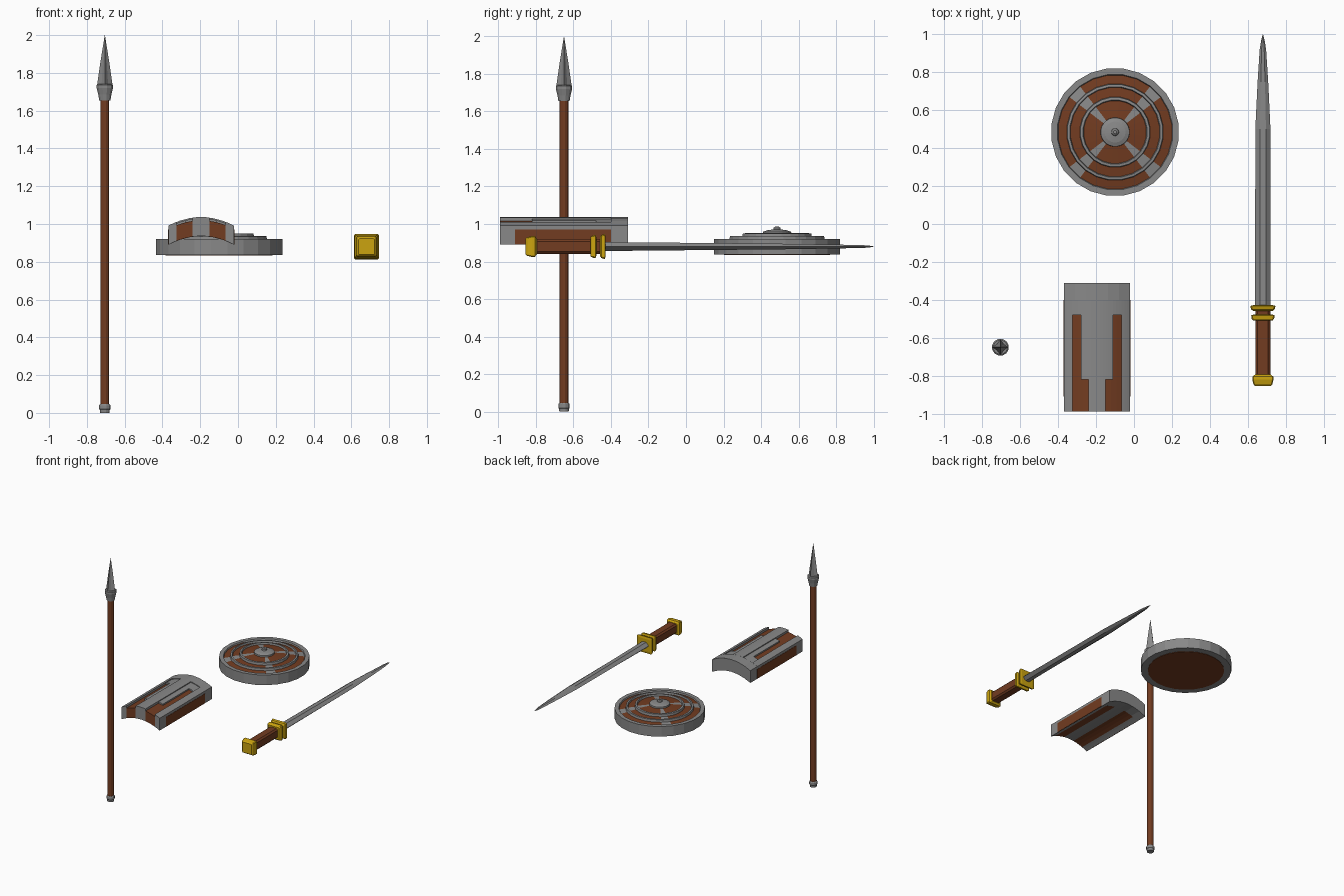
import bpy
import bmesh
from math import sin, cos, pi, radians, degrees, atan2, hypot

cube = bpy.data.objects.get("Cube")
if cube:
    bpy.data.objects.remove(cube, do_unlink=True)


def material(name, rgb):
    m = bpy.data.materials.new(name)
    m.use_nodes = True
    m.diffuse_color = (*rgb, 1)
    m.node_tree.nodes["Principled BSDF"].inputs["Base Color"].default_value = (*rgb, 1)
    return m


STEEL = material("steel grey", (0.25, 0.25, 0.25))
WOOD = material("wood brown", (0.17, 0.045, 0.015))
GOLD = material("gold", (0.6, 0.37, 0.005))


def loft(name, rings, mats, rule=None):
    """Skin closed rings of points, cap both ends, colour faces by rule."""
    bm = bmesh.new()
    rows = [[bm.verts.new(p) for p in ring] for ring in rings]
    n = len(rows[0])
    for a, b in zip(rows, rows[1:]):
        for i in range(n):
            j = (i + 1) % n
            bm.faces.new((a[i], a[j], b[j], b[i]))
    bm.faces.new(rows[0][::-1])
    bm.faces.new(rows[-1])
    if rule:
        for f in bm.faces:
            f.material_index = rule(f)
    bmesh.ops.remove_doubles(bm, verts=bm.verts, dist=0.00001)
    bmesh.ops.recalc_face_normals(bm, faces=bm.faces)
    me = bpy.data.meshes.new(name)
    bm.to_mesh(me)
    bm.free()
    for m in mats:
        me.materials.append(m)
    ob = bpy.data.objects.new(name, me)
    bpy.context.collection.objects.link(ob)
    return ob


def lathe(name, profile, centre, n, mats, rule=None, star=1.0):
    """Rings around z; star below 1 pulls in every other point."""
    cx, cy = centre
    rings = []
    for r, z in profile:
        ring = []
        for i in range(n):
            a = 2 * pi * (i if star < 1 else i + 0.5) / n
            k = r * (star if i % 2 else 1)
            ring.append((cx + k * cos(a), cy + k * sin(a), z))
        rings.append(ring)
    return loft(name, rings, mats, rule)


# Spear
SPEAR = (-0.705, -0.65)
lathe("spear_shaft", [(0.024, 0.03), (0.024, 1.67)], SPEAR, 12, [WOOD])
lathe("spear_butt_cap", [(0.026, 0), (0.027, 0.015), (0.031, 0.02), (0.031, 0.04),
                         (0.026, 0.047)], SPEAR, 12, [STEEL])
lathe("spear_socket", [(0.031, 1.655), (0.036, 1.685), (0.045, 1.72), (0.045, 1.735),
                       (0.038, 1.74)], SPEAR, 12, [STEEL])
lathe("spear_head", [(0.041, 1.735), (0.023, 1.86), (0.0005, 2.0)], SPEAR, 8,
      [STEEL], star=0.6)

# Round shield: stepped disc, brown bands broken by a diagonal grey cross
ROUND = (-0.1, 0.485)
BANDS = [(0.255, 0.3), (0.185, 0.238), (0.06, 0.168)]


def disc_rule(f):
    c = f.calc_center_median()
    dx, dy = c.x - ROUND[0], c.y - ROUND[1]
    r = hypot(dx, dy)
    if abs(f.normal.z) < 0.5 or r < 0.06:
        return 0
    off_cross = abs(degrees(atan2(dy, dx)) % 90 - 45) > 8
    return int(off_cross and any(a < r < b for a, b in BANDS))


def faces_with_normals(f):
    f.normal_update()
    return disc_rule(f)


lathe("round_shield", [(0.3, 0.837), (0.338, 0.837), (0.338, 0.92), (0.306, 0.92), (0.302, 0.91),
                       (0.256, 0.917), (0.253, 0.935), (0.24, 0.937), (0.236, 0.924),
                       (0.187, 0.93), (0.184, 0.949), (0.17, 0.951), (0.166, 0.938),
                       (0.07, 0.947)], ROUND, 24, [STEEL, WOOD], faces_with_normals)
lathe("round_shield_back_panel", [(0.285, 0.834), (0.285, 0.841)], ROUND, 24, [WOOD])
lathe("round_shield_boss", [(0.078, 0.94), (0.076, 0.958), (0.055, 0.966), (0.02, 0.971),
                            (0.018, 0.98), (0.009, 0.987)], ROUND, 24, [STEEL])

# Arched shield: blocks following one arch, built for both sides
ARCH_X, HALF = -0.195, 0.174
FRONT, BACK = -0.99, -0.31


def arch(d):
    return 0.046 * (d / HALF) ** 2


def arched_block(name, d0, d1, y0, y1, drop, mat, low=0.936):
    for side, label in ((-1, "right"), (1, "left")):
        rings = []
        steps = 3
        for i in range(steps + 1):
            d = d0 + (d1 - d0) * i / steps
            x = ARCH_X + side * d
            top, bottom = 1.037 - drop - arch(d), low - arch(d)
            rings.append([(x, y0, bottom), (x, y1, bottom), (x, y1, top), (x, y0, top)])
        loft(f"{name}_{label}", rings, [mat])


arched_block("arched_shield_centre", 0, 0.045, FRONT, -0.4, 0, STEEL)
arched_block("arched_shield_edge", 0.13, HALF, FRONT, -0.4, 0, STEEL)
arched_block("arched_shield_end", 0, HALF, -0.4, BACK, 0, STEEL)
arched_block("arched_shield_wood", 0.045, 0.13, FRONT, -0.4, 0.018, WOOD)
arched_block("arched_shield_bar", 0.045, 0.085, -0.82, -0.4, 0.007, STEEL, 1.0)
arched_block("arched_shield_corner", 0.085, 0.13, -0.48, -0.4, 0.007, STEEL, 1.0)
for side, label in ((-1, "right"), (1, "left")):
    xs = [ARCH_X + side * (HALF + o) for o in (-0.003, 0.002)]
    loft(f"arched_shield_side_panel_{label}",
         [[(x, -0.91, 0.891), (x, -0.4, 0.891), (x, -0.4, 0.97), (x, -0.91, 0.97)]
          for x in xs], [WOOD])

# Sword, lying along y
SX, SZ = 0.68, 0.88


def square_loft(name, profile, mat, cut=0.1):
    """Square sections with slightly cut corners, as (y, half width)."""
    rings = []
    for y, h in profile:
        c = h * (1 - cut)
        pts = [(h, -c), (h, c), (c, h), (-c, h), (-h, c), (-h, -c), (-c, -h), (c, -h)]
        rings.append([(SX + a, y, SZ + b) for a, b in pts])
    return loft(name, rings, [mat])


square_loft("sword_grip", [(-0.81, 0.039), (-0.43, 0.039)], WOOD, 0.3)
square_loft("sword_pommel", [(-0.855, 0.042), (-0.845, 0.05), (-0.82, 0.056),
                             (-0.805, 0.055), (-0.795, 0.042)], GOLD)
square_loft("sword_lower_guard", [(-0.51, 0.05), (-0.5, 0.059), (-0.482, 0.062),
                                  (-0.478, 0.05)], GOLD)
square_loft("sword_upper_guard", [(-0.458, 0.052), (-0.45, 0.062), (-0.432, 0.067),
                                  (-0.428, 0.05)], GOLD)

# Blade: flat centre with bevelled edges, narrowing to a point
rings = []
for y, w, t in [(-0.44, 0.041, 0.024), (0.5, 0.04, 0.015), (0.75, 0.028, 0.011),
                (0.92, 0.017, 0.008), (0.97, 0.009, 0.006), (1.0, 0.001, 0.001)]:
    f = w * 0.4
    rings.append([(SX + a, y, SZ + b) for a, b in
                  [(w, 0), (f, t), (-f, t), (-w, 0), (-f, -t), (f, -t)]])
loft("sword_blade", rings, [STEEL])
